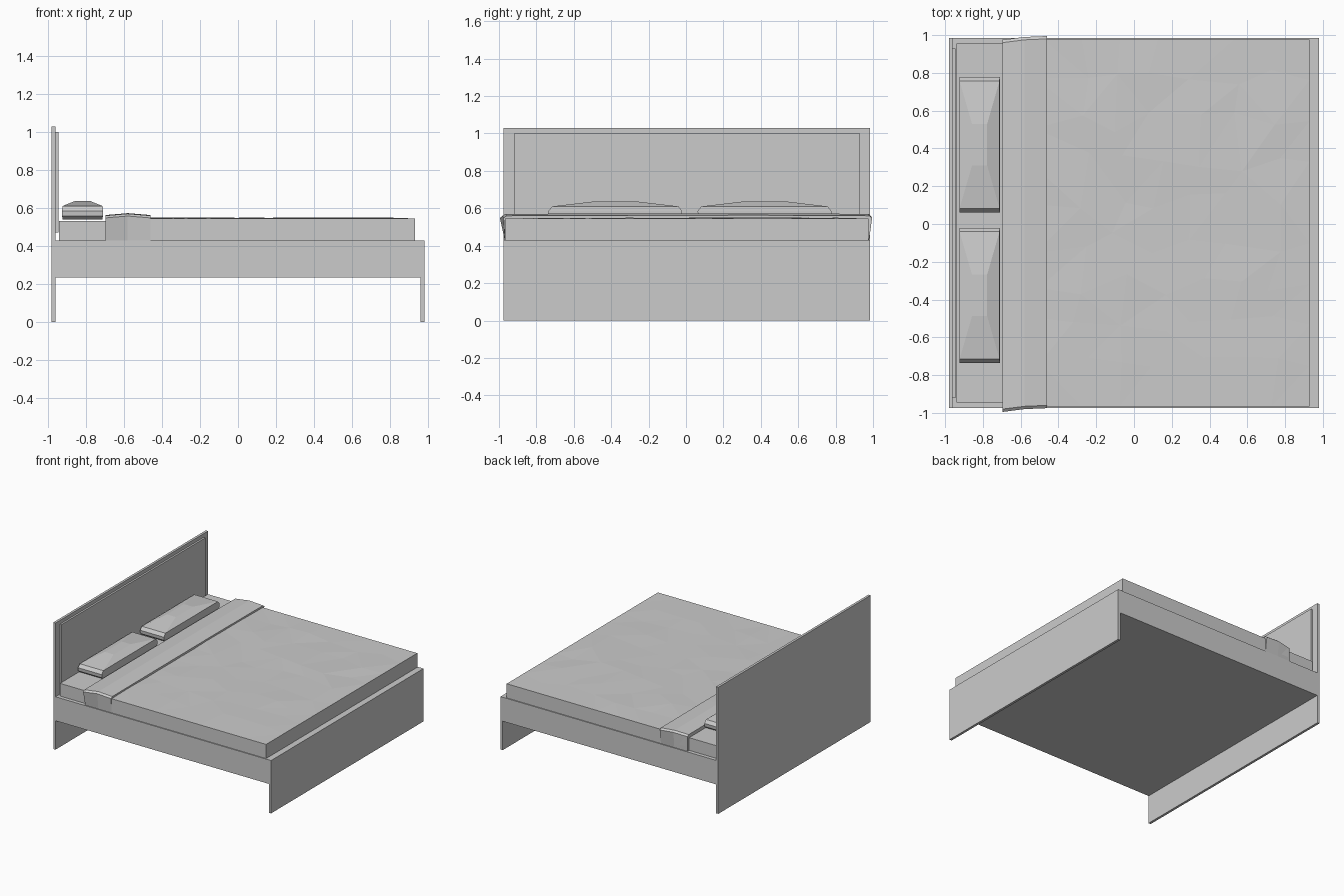
import bpy, bmesh, random
from mathutils import Vector

if "Cube" in bpy.data.objects:
    bpy.data.objects.remove(bpy.data.objects["Cube"])

random.seed(4)
YC = 0.005  # bed centre line


def finish(name, bm):
    bmesh.ops.recalc_face_normals(bm, faces=bm.faces)
    me = bpy.data.meshes.new(name)
    bm.to_mesh(me)
    bm.free()
    ob = bpy.data.objects.new(name, me)
    bpy.context.collection.objects.link(ob)
    return ob


def box(name, x0, x1, y0, y1, z0, z1):
    bm = bmesh.new()
    bmesh.ops.create_cube(bm, size=1)
    for v in bm.verts:
        v.co = Vector(((x0, x1)[v.co.x > 0], (y0, y1)[v.co.y > 0], (z0, z1)[v.co.z > 0]))
    return finish(name, bm)


def loft(name, rings):
    """Closed solid through a list of equally long point rings."""
    bm = bmesh.new()
    loops = [[bm.verts.new(p) for p in r] for r in rings]
    n = len(loops[0])
    for a, b in zip(loops, loops[1:]):
        for i in range(n):
            j = (i + 1) % n
            bm.faces.new((a[i], a[j], b[j], b[i]))
    bm.faces.new(loops[0])
    bm.faces.new(loops[-1])
    return finish(name, bm)


# Bed frame: end boards and box base
box("headboard", -0.98, -0.96, -0.975, 0.985, 0, 1.03)
box("headboard_panel", -0.962, -0.945, -0.92, 0.93, 0.47, 1.0)
box("footboard", 0.96, 0.98, -0.975, 0.985, 0, 0.43)
box("base", -0.962, 0.962, -0.975, 0.985, 0.235, 0.43)

# Mattress
box("mattress", -0.94, 0.92, -0.945, 0.955, 0.42, 0.533)

# Cover: slab with a faintly creased top
bm = bmesh.new()
bmesh.ops.create_grid(bm, x_segments=8, y_segments=9, size=1)
for v in bm.verts:
    rim = max(abs(v.co.x), abs(v.co.y)) > 0.99
    jit = 0 if rim else 0.06
    v.co = Vector((0.125 + 0.805 * (v.co.x + random.uniform(-jit, jit)),
                   YC + 0.972 * (v.co.y + random.uniform(-jit, jit)),
                   0.545 + (0 if rim else random.uniform(-0.001, 0.006))))
top_faces = bm.faces[:]
rim_edges = [e for e in bm.edges if e.is_boundary]
bmesh.ops.triangulate(bm, faces=top_faces)
skirt = bmesh.ops.extrude_edge_only(bm, edges=rim_edges)["geom"]
for g in skirt:
    if isinstance(g, bmesh.types.BMVert):
        g.co.z = 0.425
bmesh.ops.holes_fill(bm, edges=[e for e in bm.edges if e.is_boundary], sides=0)
finish("cover", bm)

# Turned-down fold across the cover, draped over both sides
fold = []
for x, z, out_l, out_r in ((-0.697, 0.56, 0.995, 0.975), (-0.58, 0.57, 0.98, 0.99),
                           (-0.46, 0.56, 0.975, 0.995)):
    fold.append([(x, -0.968, 0.425), (x, -out_l, z - 0.012), (x, -out_l + 0.015, z),
                 (x, -0.4, z + 0.002), (x, 0.4, z + 0.003),
                 (x, out_r - 0.015, z), (x, out_r, z - 0.012), (x, 0.978, 0.425)])
loft("cover_fold", fold)

# Pillows: rounded sides, shallow crowned top
px, hx, hy = -0.8175, 0.1075, 0.358
for name, py in (("pillow_near", -0.378), ("pillow_far", 0.42)):
    rings = []
    for sx, sy, z in ((0.104, hy - 0.025, 0.54), (hx, hy - 0.003, 0.558), (hx, hy, 0.585),
                      (0.106, hy - 0.02, 0.61), (0.04, 0.11, 0.637)):
        rings.append([(px + a * sx, py + b * sy, z)
                      for a, b in ((-1, -1), (1, -1), (1, 1), (-1, 1))])
    loft(name, rings)
